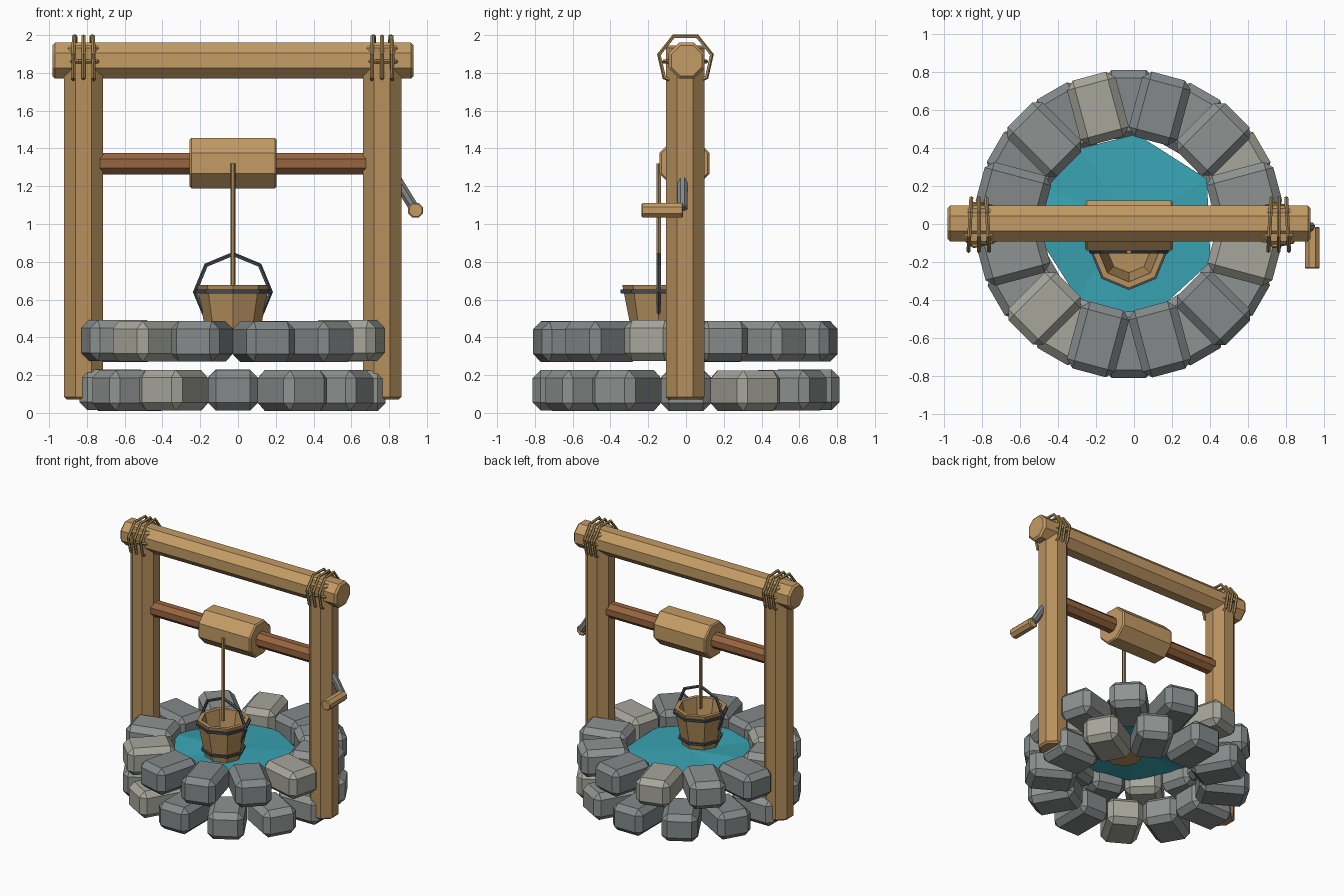
import bpy, bmesh, random
from math import sin, cos, pi, radians
from mathutils import Vector, Matrix

if "Cube" in bpy.data.objects:
    bpy.data.objects.remove(bpy.data.objects["Cube"])

random.seed(4)
CX = -0.027  # the well's own axis


def mat(name, r, g, b):
    m = bpy.data.materials.new(name)
    m.diffuse_color = (r, g, b, 1)
    m.use_nodes = True
    m.node_tree.nodes["Principled BSDF"].inputs["Base Color"].default_value = m.diffuse_color
    return m


OAK = mat("oak", 0.47, 0.28, 0.11)
PALE = mat("pale_wood", 0.55, 0.33, 0.13)
DARK = mat("dark_wood", 0.31, 0.13, 0.05)
ROPE = mat("rope", 0.40, 0.26, 0.10)
IRON = mat("iron", 0.07, 0.08, 0.09)
WATER = mat("water", 0.04, 0.37, 0.45)
STONES = [mat("stone_a", 0.23, 0.25, 0.25), mat("stone_b", 0.27, 0.29, 0.28)]
LIGHT = mat("stone_light", 0.38, 0.38, 0.33)


def finish(bm, name, material, bevel=0):
    me = bpy.data.meshes.new(name)
    bmesh.ops.recalc_face_normals(bm, faces=bm.faces)
    bm.to_mesh(me)
    bm.free()
    ob = bpy.data.objects.new(name, me)
    bpy.context.collection.objects.link(ob)
    me.materials.append(material)
    if bevel:
        mod = ob.modifiers.new("bevel", "BEVEL")
        mod.width, mod.segments = bevel, 1
        mod.limit_method = "ANGLE"
        mod.angle_limit = radians(60)
    return ob


def rod(name, a, b, r, material, n=8, bevel=0.01, flat=True):
    """Faceted rod between two points; r is the flat-to-centre distance."""
    a, b = Vector(a), Vector(b)
    bm = bmesh.new()
    rad = r / cos(pi / n) if flat else r
    bmesh.ops.create_cone(bm, cap_ends=True, segments=n, radius1=rad, radius2=rad, depth=(b - a).length)
    spin = Matrix.Rotation(pi / n if flat else 0, 4, "Z")
    turn = (b - a).to_track_quat("Z", "Y").to_matrix().to_4x4()
    bm.transform(Matrix.Translation((a + b) / 2) @ turn @ spin)
    return finish(bm, name, material, bevel)


def lathe(name, profile, n, matrix, material, phase=0.0):
    """Closed (radius, height) profile swept around z into n facets."""
    bm = bmesh.new()
    rings = [[bm.verts.new((r * cos(phase + 2 * pi * i / n), r * sin(phase + 2 * pi * i / n), z))
              for r, z in profile] for i in range(n)]
    k = len(profile)
    for i in range(n):
        p, q = rings[i], rings[(i + 1) % n]
        for j in range(k):
            bm.faces.new((p[j], q[j], q[(j + 1) % k], p[(j + 1) % k]))
    bmesh.ops.remove_doubles(bm, verts=bm.verts, dist=1e-5)
    bm.transform(matrix)
    return finish(bm, name, material)


def hoop(name, R, r, n, matrix, material, phase=0.0, sides=5):
    prof = [(R + r * cos(2 * pi * j / sides), r * sin(2 * pi * j / sides)) for j in range(sides)]
    return lathe(name, prof, n, matrix, material, phase)


# Two staggered rings of bevelled stones
for level, z, shift, light in (("lower", 0.12, 0, {1, 8}), ("upper", 0.38, 15, {3, 7, 11})):
    for i in range(12):
        bm = bmesh.new()
        bmesh.ops.create_cube(bm, size=1)
        bmesh.ops.scale(bm, verts=bm.verts, vec=(0.36 + random.uniform(-.008, .008), 0.265, 0.215))
        bmesh.ops.bevel(bm, geom=bm.edges[:], offset=0.042, segments=1, affect="EDGES")
        ang = radians(shift + 30 * i)
        place = Matrix.Translation((CX, 0, z + random.uniform(-.004, .004)))
        bm.transform(place @ Matrix.Rotation(ang, 4, "Z") @ Matrix.Translation((0.63, 0, 0)))
        finish(bm, f"{level}_stone_{i}", LIGHT if i in light else random.choice(STONES))

# Water: irregular fan with slight ripples
bm = bmesh.new()
mid = bm.verts.new((CX, 0, 0.39))
rim = [bm.verts.new((CX + 0.475 * cos(radians(a)), 0.475 * sin(radians(a)), 0.38 + random.uniform(-.02, .02)))
       for a in (30, 85, 123, 157, 190, 235, 262, 290, 335)]
for i, v in enumerate(rim):
    bm.faces.new((mid, v, rim[(i + 1) % len(rim)]))
finish(bm, "water", WATER)

# Posts, cross beam and lashings
for side, x in (("left", -0.818), ("right", 0.763)):
    rod(f"{side}_post", (x, -0.005, 0.07), (x, -0.005, 1.945), 0.102, OAK, bevel=0.014)
    for k in (-1, 0, 1):
        m = Matrix.Translation((x + 0.047 * k, -0.003, 1.865)) @ Matrix.Rotation(radians(3 * k), 4, "Z") \
            @ Matrix.Rotation(pi / 2, 4, "Y")
        hoop(f"{side}_lashing_{k + 2}", 0.143, 0.011, 7, m, ROPE)
    hoop(f"{side}_cross_lashing", 0.115, 0.011, 7, Matrix.Translation((x, -0.005, 1.86)), ROPE)
rod("cross_beam", (-0.983, 0.003, 1.865), (0.93, 0.003, 1.865), 0.095, PALE, bevel=0.014)

# Windlass: axle, drum, crank
rod("axle", (-0.74, -0.008, 1.32), (0.69, -0.008, 1.32), 0.057, DARK)
rod("drum", (-0.257, -0.008, 1.322), (0.205, -0.008, 1.322), 0.133, PALE)
rod("crank_arm", (0.80, -0.018, 1.30), (0.935, -0.018, 1.08), 0.027, STONES[0], bevel=0.006)
rod("crank_grip", (0.94, -0.235, 1.073), (0.94, -0.015, 1.073), 0.039, PALE, bevel=0.006)

# Rope and bucket
BY = -0.145
at = Matrix.Translation((CX, BY, 0))
rod("bucket_rope", (CX, BY, 0.845), (CX, BY, 1.32), 0.012, ROPE, n=6, bevel=0)
rod("bucket_rope_end", (CX, BY, 0.66), (CX, BY, 0.845), 0.012, ROPE, n=6, bevel=0)
bm = bmesh.new()
loops = [[bm.verts.new((r * cos(pi * i / 4), r * sin(pi * i / 4), z)) for i in range(8)]
         for r, z in ((0.13, 0.36), (0.192, 0.678), (0.160, 0.678), (0.112, 0.41))]
for lo, hi in zip(loops, loops[1:]):
    for i in range(8):
        j = (i + 1) % 8
        bm.faces.new((lo[i], lo[j], hi[j], hi[i]))
bm.faces.new(loops[0])
bm.faces.new(loops[-1])
bm.transform(at)
finish(bm, "bucket", OAK)
for name, r, z in (("upper", 0.186, 0.643), ("lower", 0.147, 0.44)):
    lathe(f"{name}_bucket_band", [(r - .01, z - .01), (r + .014, z - .01), (r + .017, z + .01), (r - .01, z + .01)],
          8, at, IRON)
handle = Matrix.Translation((CX, BY, 0.64)) @ Matrix.Rotation(pi / 2, 4, "X")
hoop("bucket_handle", 0.2, 0.012, 8, handle, IRON)
